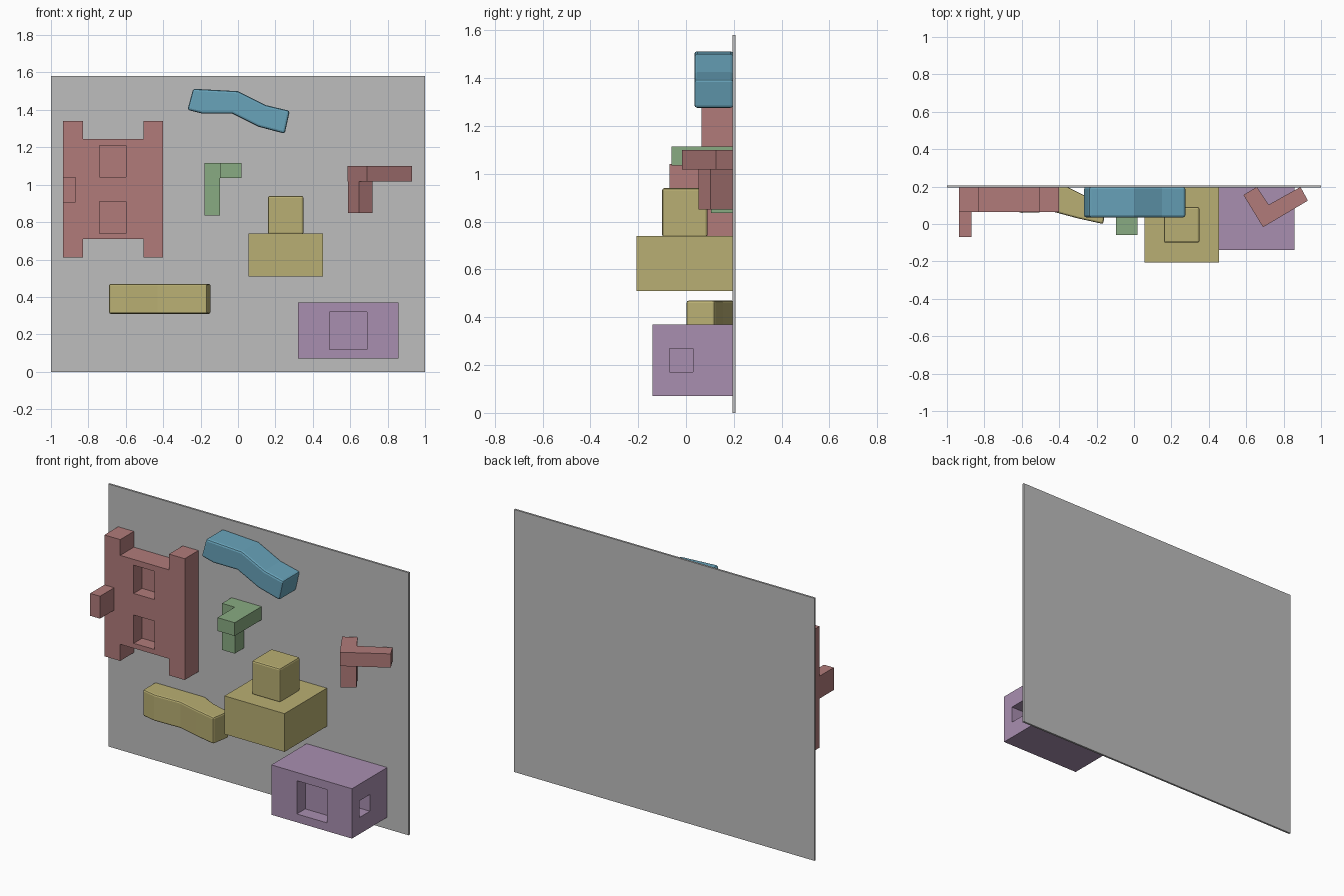
import bpy, bmesh

if "Cube" in bpy.data.objects:
    bpy.data.objects.remove(bpy.data.objects["Cube"])

BACK = 0.198  # parts sink slightly into the board


def material(name, rgb):
    m = bpy.data.materials.new(name)
    lin = [((c / 255 + 0.055) / 1.055) ** 2.4 for c in rgb]
    m.diffuse_color = (*lin, 1)
    m.use_nodes = True
    m.node_tree.nodes["Principled BSDF"].inputs["Base Color"].default_value = m.diffuse_color
    return m


GREY = material("board grey", (190, 190, 190))
RED = material("dusty red", (177, 123, 122))
GREEN = material("sage green", (137, 171, 130))
YELLOW = material("straw yellow", (185, 175, 115))
BLUE = material("soft blue", (104, 163, 186))
PURPLE = material("mauve", (169, 143, 176))


def prism(name, pts, axis, lo, hi, mat, bevel=0.0):
    """Extrude an outline along y (x,z points) or along z (x,y points)."""
    bm = bmesh.new()
    place = (lambda a, b, t: (a, t, b)) if axis == "y" else (lambda a, b, t: (a, b, t))
    face = bm.faces.new([bm.verts.new(place(a, b, lo)) for a, b in pts])
    new = bmesh.ops.extrude_face_region(bm, geom=[face])["geom"]
    shift = place(0, 0, hi - lo)
    bmesh.ops.translate(bm, vec=shift, verts=[v for v in new if isinstance(v, bmesh.types.BMVert)])
    bmesh.ops.recalc_face_normals(bm, faces=bm.faces)
    me = bpy.data.meshes.new(name)
    bm.to_mesh(me)
    bm.free()
    ob = bpy.data.objects.new(name, me)
    bpy.context.collection.objects.link(ob)
    if mat:
        me.materials.append(mat)
    if bevel:
        mod = ob.modifiers.new("rounded edges", "BEVEL")
        mod.width, mod.segments, mod.limit_method = bevel, 2, "ANGLE"
    return ob


def box(name, x, y, z, mat, bevel=0.0):
    pts = [(x[0], y[0]), (x[1], y[0]), (x[1], y[1]), (x[0], y[1])]
    return prism(name, pts, "z", z[0], z[1], mat, bevel)


def cut(ob, name, x, y, z):
    cutter = box(name, x, y, z, ob.data.materials[0])
    cutter.hide_render = True
    cutter.hide_viewport = True
    mod = ob.modifiers.new(name, "BOOLEAN")
    mod.operation, mod.object, mod.solver = "DIFFERENCE", cutter, "EXACT"


# Back board
box("board", (-1, 1), (0.195, 0.207), (0, 1.58), GREY)

# Red frame: H outline with two recesses and a side peg
x0, x1, x2, x3 = -0.935, -0.83, -0.505, -0.40
frame = prism("red_frame", [
    (x0, 0.61), (x1, 0.61), (x1, 0.71), (x2, 0.71), (x2, 0.61), (x3, 0.61),
    (x3, 1.34), (x2, 1.34), (x2, 1.245), (x1, 1.245), (x1, 1.34), (x0, 1.34)],
    "y", 0.065, BACK, RED)
for i, z in enumerate((0.74, 1.04)):
    cut(frame, f"frame_recess_cutter_{i}", (-0.74, -0.60), (0.0, 0.145), (z, z + 0.17))
box("red_frame_peg", (x0, -0.87), (-0.07, 0.066), (0.905, 1.04), RED)

# Blue bent block
prism("blue_bent_block", [
    (-0.27, 1.40), (-0.19, 1.38), (-0.03, 1.38), (0.11, 1.31), (0.25, 1.273),
    (0.277, 1.395), (0.15, 1.425), (0.0, 1.50), (-0.24, 1.513)],
    "y", 0.035, BACK, BLUE, 0.012)

# Yellow bent block, curving out from the board
prism("yellow_bent_block", [
    (-0.69, 0.08), (-0.60, 0.06), (-0.43, 0.065), (-0.30, 0.03), (-0.165, 0.0),
    (-0.145, 0.12), (-0.27, 0.155), (-0.36, 0.2), (-0.69, 0.2)],
    "z", 0.31, 0.47, YELLOW, 0.01)

# Green hook: upright against the board and an arm reaching forward
box("green_upright", (-0.18, -0.095), (0.105, BACK), (0.835, 1.115), GREEN)
box("green_arm", (-0.095, 0.02), (-0.06, BACK), (1.035, 1.115), GREEN)

# Red bracket: V-shaped bar with a leg below
prism("red_bracket_bar", [
    (0.585, 0.155), (0.69, -0.017), (0.93, 0.125), (0.89, 0.198), (0.72, 0.103), (0.657, 0.198)],
    "z", 1.017, 1.10, RED)
prism("red_bracket_leg", [
    (0.587, 0.153), (0.647, 0.053), (0.718, 0.103), (0.657, 0.198)],
    "z", 0.85, 1.017, RED)

# Yellow stacked blocks
box("yellow_base_block", (0.055, 0.455), (-0.207, BACK), (0.51, 0.74), YELLOW)
box("yellow_top_block", (0.16, 0.35), (-0.10, 0.09), (0.735, 0.94), YELLOW, 0.01)

# Purple block with front and side recesses
block = box("purple_block", (0.32, 0.857), (-0.14, BACK), (0.07, 0.37), PURPLE)
cut(block, "block_front_cutter", (0.49, 0.69), (-0.3, -0.06), (0.12, 0.32))
cut(block, "block_side_cutter", (0.757, 1.0), (-0.07, 0.03), (0.17, 0.27))
